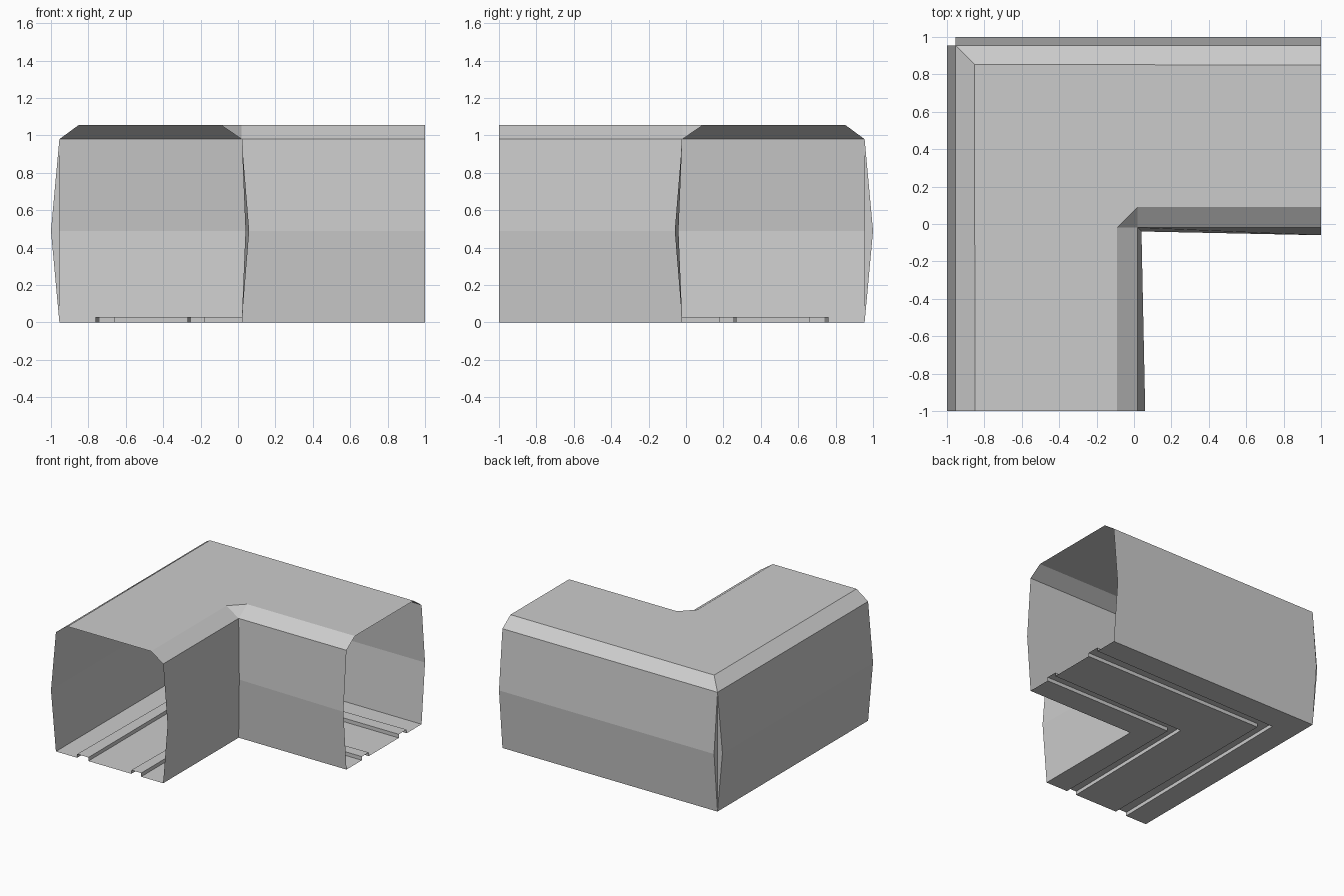
import bpy, bmesh

if "Cube" in bpy.data.objects:
    bpy.data.objects.remove(bpy.data.objects["Cube"])

# Cross-section: (offset at open end, offset at corner, distance where the leg stops, height)
# Leg A runs along y, leg B is its mirror along x (x, y) -> (-y, -x)
OUT, INN = -0.955, 0.02
profile = [
    (OUT, OUT, OUT, 0.0),            # outer wall foot
    (-1.0, -1.0, OUT, 0.49),         # outer wall bulge
    (OUT, OUT, OUT, 0.98),           # outer wall top
    (-0.85, -0.853, -0.853, 1.055),  # outer chamfer
    (-0.09, -0.09, INN, 1.055),      # inner chamfer, cut across the corner
    (INN, INN, INN, 0.98),           # inner wall top
    (0.06, 0.04, 0.04, 0.49),        # inner wall bulge
    (INN, INN, INN, 0.0),            # inner wall foot
]
# Two floor grooves
for far_end, far_corner, near in ((-0.18, -0.18, (-0.27, -0.25)),
                                  (-0.66, -0.66, (-0.762, -0.74))):
    profile += [(far_end, far_corner, far_corner, 0.0),
                (far_end, far_corner, far_corner, 0.03),
                (near[0], near[1], near[1], 0.03),
                (near[0], near[1], near[1], 0.0)]

bm = bmesh.new()
end_a, cor_a, cor_b, end_b = [], [], [], []
for e, c, d, z in profile:
    end_a.append(bm.verts.new((e, -1, z)))
    end_b.append(bm.verts.new((1, -e, z)))
    cor_a.append(bm.verts.new((c, -d, z)))
    cor_b.append(cor_a[-1] if c == d else bm.verts.new((d, -c, z)))

# Sweep both legs and fill the cut corner at the inner chamfer
n = len(profile)
for i in range(n):
    j = (i + 1) % n
    bm.faces.new((end_a[i], end_a[j], cor_a[j], cor_a[i]))
    bm.faces.new((cor_b[i], cor_b[j], end_b[j], end_b[i]))
    if 4 in (i, j):
        strip = dict.fromkeys((cor_a[i], cor_a[j], cor_b[j], cor_b[i]))
        bm.faces.new(list(strip))

# Triangular caps closing the outer bulge of each leg
for cor in (cor_a, cor_b):
    bm.faces.new((cor[0], cor[1], cor[2]))

bmesh.ops.recalc_face_normals(bm, faces=bm.faces)
mesh = bpy.data.meshes.new("corner_tunnel")
bm.to_mesh(mesh)
bm.free()
bpy.context.collection.objects.link(bpy.data.objects.new("corner_tunnel", mesh))
